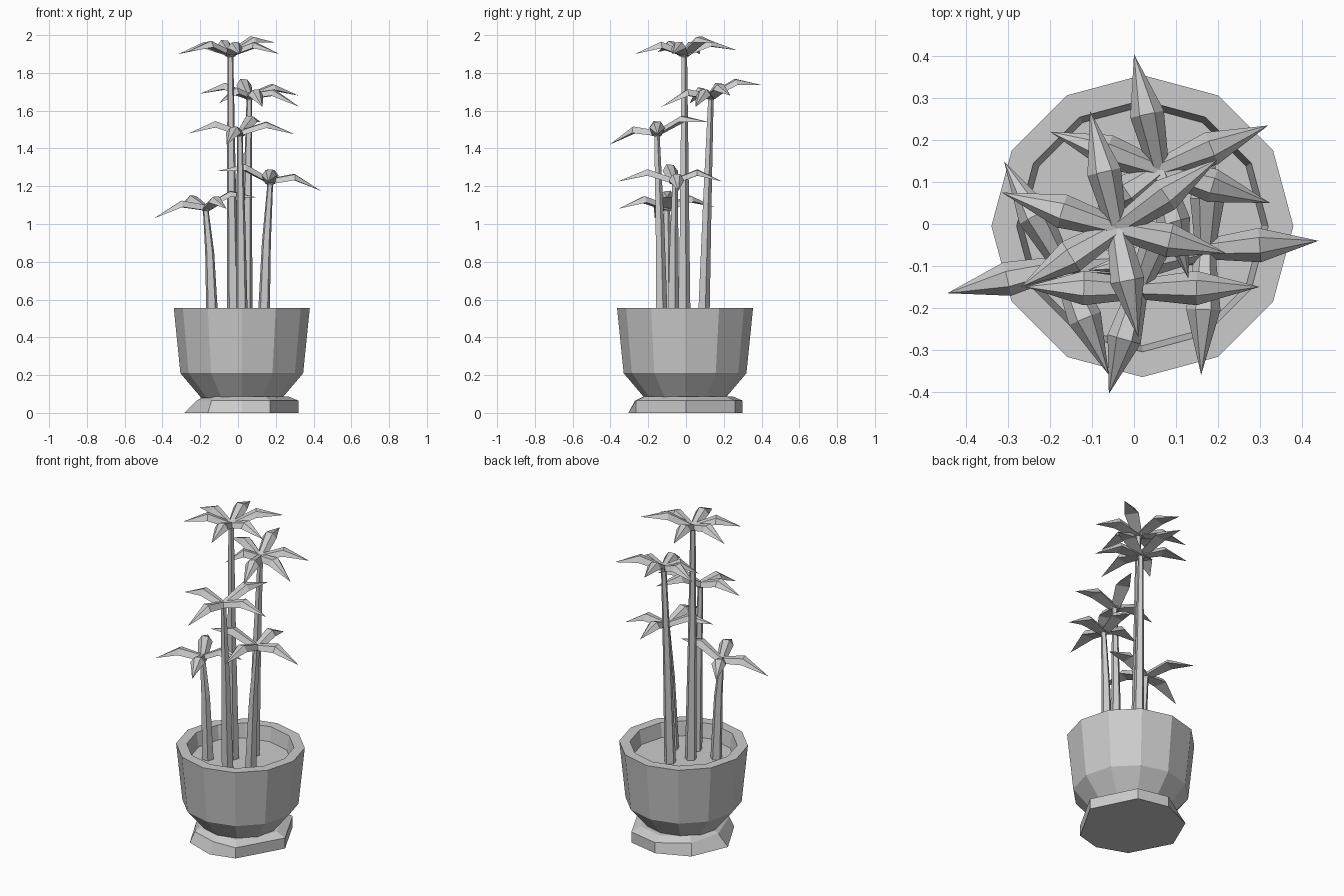
import bpy, math
from mathutils import Vector

if "Cube" in bpy.data.objects:
    bpy.data.objects.remove(bpy.data.objects["Cube"])


def make(name, verts, faces):
    me = bpy.data.meshes.new(name)
    me.from_pydata([tuple(v) for v in verts], [], faces)
    me.update()
    ob = bpy.data.objects.new(name, me)
    bpy.context.collection.objects.link(ob)
    return ob


def loft(name, rings):
    """Skin a list of equal rings (counter-clockwise, going up) and cap both ends."""
    n = len(rings[0])
    verts = [v for r in rings for v in r]
    faces = [(k*n + i, k*n + (i+1) % n, (k+1)*n + (i+1) % n, (k+1)*n + i)
             for k in range(len(rings) - 1) for i in range(n)]
    faces.append(tuple(reversed(range(n))))
    faces.append(tuple(range((len(rings)-1)*n, len(rings)*n)))
    return make(name, verts, faces)


def ring(x, y, z, r, n, turn=0.0):
    return [(x + r*math.cos(turn + 2*math.pi*i/n),
             y + r*math.sin(turn + 2*math.pi*i/n), z) for i in range(n)]


# irregular stone-like base slab
slab = [(.32, 0), (.19, .26), (0, .30), (-.19, .22),
        (-.285, 0), (-.16, -.24), (.02, -.305), (.17, -.265)]
top = [(.32, 0), (.19, .26), (0, .30), (-.17, .19),
       (-.22, 0), (-.14, -.22), (.02, -.27), (.17, -.265)]
loft("base_slab", [[(x, y, 0) for x, y in slab],
                   [(x, y, .065) for x, y in top],
                   [(.01 + (x-.01)*.82, y*.82, .088) for x, y in top]])

# twelve-sided pot with rim, inner wall and soil
profile = [(.215, .08), (.325, .21), (.36, .555), (.30, .555), (.285, .47)]
loft("pot", [ring(.02, -.005, z, r, 12) for r, z in profile])


# folded leaf: triangular section, wide at the bend, pointed at the tip
def leaf(name, hub, tip):
    hub, tip = Vector(hub), Vector(tip)
    d = tip - hub
    side = Vector((-d.y, d.x, 0)).normalized()
    up = Vector((0, 0, 1))
    mid = hub + d*.48 + up*.045
    verts = []
    for p, w, h in ((hub, .024, .016), (mid, .041, .02)):
        verts += [p - side*w - up*.014, p + side*w - up*.014,
                  p + side*w*.45 + up*h, p - side*w*.45 + up*h*.8]
    verts.append(tip)
    faces = [(3, 2, 1, 0)]
    for i in range(4):
        j = (i+1) % 4
        faces += [(i, j, 4+j, 4+i), (4+i, 4+j, 8)]
    ob = make(name, verts, faces)
    return ob


# each palm: foot (x, y), stem middle, hub, leaf tips
palms = [
    ((-.025, -.01), (-.035, -.01, 1.2), (-.04, -.01, 1.90),
     [(.22, -.07, 1.90), (.01, -.27, 1.90), (-.27, -.15, 1.91),
      (-.315, .075, 1.90), (-.105, .27, 1.92), (.20, .155, 1.96)]),
    ((.045, .09), (.05, .11, 1.1), (.06, .13, 1.675),
     [(0, .405, 1.735), (.32, .235, 1.68), (.325, .05, 1.62),
      (-.20, .22, 1.69), (.13, -.13, 1.62), (-.10, .02, 1.64)]),
    ((.02, -.13), (.015, -.14, 1.0), (.01, -.155, 1.48),
     [(-.26, -.15, 1.48), (.30, -.15, 1.475),
      (-.06, -.405, 1.42), (.12, .12, 1.54)]),
    ((.135, -.07), (.15, -.065, .9), (.17, -.06, 1.225),
     [(.44, -.04, 1.175), (-.11, -.11, 1.28),
      (.16, -.36, 1.225), (.18, .19, 1.225)]),
    ((-.135, -.10), (-.15, -.10, .85), (-.17, -.10, 1.085),
     [(-.445, -.165, 1.03), (-.06, -.36, 1.08),
      (.10, -.10, 1.14), (-.31, .15, 1.09)]),
]
for k, (foot, mid, hub, tips) in enumerate(palms, 1):
    loft(f"palm_stem_{k}", [ring(*foot, .46, .034, 5, .3),
                            ring(*mid, .025, 5, .3),
                            ring(*hub[:2], hub[2] - .02, .016, 5, .3),
                            ring(*hub, .028, 5, .3)])
    for i, tip in enumerate(tips, 1):
        leaf(f"palm_{k}_leaf_{i}", hub, tip)
